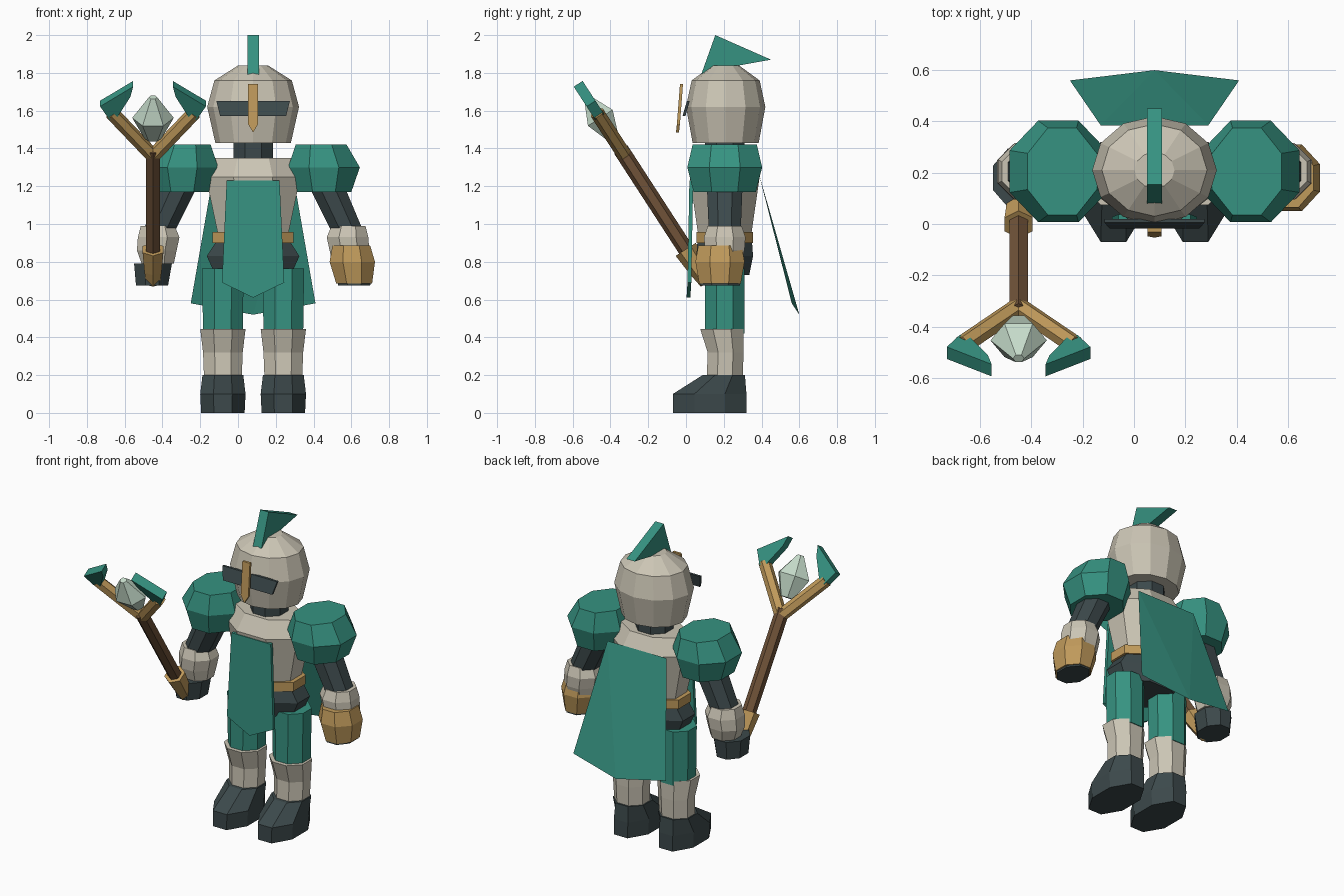
import bpy, bmesh, math
from mathutils import Matrix, Vector

if "Cube" in bpy.data.objects:
    bpy.data.objects.remove(bpy.data.objects["Cube"])

CX, CY = 0.08, 0.205          # body axis


def mat(name, col):
    m = bpy.data.materials.new(name)
    m.diffuse_color = (*col, 1)
    m.use_nodes = True
    m.node_tree.nodes["Principled BSDF"].inputs["Base Color"].default_value = m.diffuse_color
    return m


TEAL = mat("teal", (0.037, 0.29, 0.22))
CREAM = mat("pale_metal", (0.60, 0.56, 0.46))
DARK = mat("dark_slate", (0.045, 0.066, 0.07))
GOLD = mat("gold", (0.53, 0.325, 0.105))
BROWN = mat("brown_wood", (0.16, 0.085, 0.04))
CRYSTAL = mat("pale_green_crystal", (0.56, 0.71, 0.59))


def finish(name, bm, material, matrix=None):
    bmesh.ops.recalc_face_normals(bm, faces=bm.faces)
    if matrix:
        bm.transform(matrix)
    me = bpy.data.meshes.new(name)
    bm.to_mesh(me)
    bm.free()
    me.materials.append(material)
    ob = bpy.data.objects.new(name, me)
    bpy.context.collection.objects.link(ob)
    return ob


def loft(name, material, rings, n=8, flat=True, matrix=None):
    """Stack of elliptical n-gons (cx, cy, z, rx, ry); flat puts sides on the axes."""
    bm = bmesh.new()
    k = 1 / math.cos(math.pi / n) if flat else 1
    ph = math.pi / n if flat else 0
    loops = []
    for cx, cy, z, rx, ry in rings:
        loops.append([bm.verts.new((cx + k * rx * math.cos(ph + 2 * math.pi * i / n),
                                    cy + k * ry * math.sin(ph + 2 * math.pi * i / n), z))
                      for i in range(n)])
    for a, b in zip(loops, loops[1:]):
        for i in range(n):
            j = (i + 1) % n
            bm.faces.new((a[i], a[j], b[j], b[i]))
    bm.faces.new(loops[0][::-1])
    bm.faces.new(loops[-1])
    return finish(name, bm, material, matrix)


def slab(name, material, pts, offset, matrix=None):
    """Polygon of 3D points extruded by an offset vector."""
    bm = bmesh.new()
    f = bm.faces.new([bm.verts.new(p) for p in pts])
    ext = bmesh.ops.extrude_face_region(bm, geom=[f])
    vs = [v for v in ext["geom"] if isinstance(v, bmesh.types.BMVert)]
    bmesh.ops.translate(bm, vec=Vector(offset), verts=vs)
    # the extrusion may keep or drop the first face; cap it if open
    edges = [e for e in bm.edges if e.is_boundary]
    if edges:
        bmesh.ops.holes_fill(bm, edges=edges)
    return finish(name, bm, material, matrix)


# Helmet
loft("helmet", CREAM, [(CX, 0.21, 1.43, 0.20, 0.175), (CX, 0.21, 1.62, 0.243, 0.21),
                       (CX, 0.21, 1.76, 0.205, 0.18), (CX, 0.21, 1.84, 0.078, 0.07)],
     n=12, flat=False)
slab("visor", DARK, [(CX - 0.195, 0.005, 1.652), (CX + 0.195, 0.005, 1.652),
                     (CX + 0.175, -0.018, 1.572), (CX - 0.175, -0.018, 1.572)], (0, 0.015, 0))
slab("nose_guard", GOLD, [(CX - 0.027, -0.032, 1.74), (CX + 0.027, -0.032, 1.74),
                          (CX + 0.027, -0.048, 1.53), (CX, -0.053, 1.485),
                          (CX - 0.027, -0.048, 1.53)], (0, 0.016, 0))
slab("plume", TEAL, [(CX - 0.03, 0.08, 1.79), (CX - 0.03, 0.155, 2.0),
                     (CX - 0.03, 0.45, 1.87), (CX - 0.03, 0.2, 1.825)], (0.06, 0, 0))

# Neck, torso, belt, hips
loft("neck", DARK, [(CX, CY, 1.33, 0.105, 0.105), (CX, CY, 1.45, 0.105, 0.105)])
loft("torso", CREAM, [(CX, CY, 0.94, 0.185, 0.14), (CX, CY, 1.25, 0.25, 0.185),
                      (CX, CY, 1.35, 0.20, 0.13)])
loft("belt", GOLD, [(CX, CY, 0.90, 0.215, 0.15), (CX, CY, 0.957, 0.215, 0.15)])
loft("hips", DARK, [(CX, CY, 0.73, 0.20, 0.13), (CX, CY, 0.83, 0.245, 0.15),
                    (CX, CY, 0.90, 0.20, 0.145)])

# Front tabard and back cape
slab("tabard", TEAL, [(CX - 0.14, 0.018, 1.23), (CX + 0.14, 0.018, 1.23),
                      (CX + 0.165, 0.008, 0.69), (CX, 0.003, 0.61),
                      (CX - 0.165, 0.008, 0.69)], (0, 0.02, 0))
bm = bmesh.new()
tl, tr, br, tip, bl = [bm.verts.new(p) for p in (
    (CX - 0.21, 0.385, 1.27), (CX + 0.21, 0.385, 1.27), (CX + 0.33, 0.56, 0.58),
    (CX, 0.60, 0.52), (CX - 0.33, 0.56, 0.58))]
for f in ((tl, tip, tr), (tl, bl, tip), (tr, tip, br)):
    bm.faces.new(f)
finish("cape", bm, TEAL)

# Limbs, mirrored about the body axis
for s, side in ((-1, "left"), (1, "right")):
    def X(d):
        return CX + s * d
    loft("pauldron_" + side, TEAL, [(X(0.375), CY, 1.17, 0.145, 0.165),
                                    (X(0.375), CY, 1.30, 0.19, 0.198),
                                    (X(0.36), CY, 1.42, 0.135, 0.17)])
    loft("upper_arm_" + side, DARK, [(X(0.38), CY, 1.22, 0.095, 0.095),
                                     (X(0.495), CY, 0.97, 0.085, 0.085)])
    loft("forearm_" + side, CREAM, [(X(0.505), CY, 0.79, 0.085, 0.085),
                                    (X(0.51), CY, 0.86, 0.105, 0.105),
                                    (X(0.50), CY, 0.93, 0.11, 0.11),
                                    (X(0.505), CY, 0.99, 0.09, 0.09)])
    loft("hand_" + side, DARK, [(X(0.535), 0.18, 0.675, 0.085, 0.105),
                                (X(0.53), 0.18, 0.79, 0.10, 0.115)])
    loft("thigh_" + side, TEAL, [(X(0.16), CY, 0.42, 0.105, 0.105),
                                 (X(0.16), CY, 0.765, 0.11, 0.105)])
    loft("shin_" + side, CREAM, [(X(0.16), 0.205, 0.19, 0.10, 0.095),
                                 (X(0.16), 0.21, 0.32, 0.105, 0.095),
                                 (X(0.16), 0.19, 0.445, 0.12, 0.115)])
    loft("boot_" + side, DARK, [(X(0.16), 0.125, 0.0, 0.115, 0.195),
                                (X(0.16), 0.125, 0.10, 0.12, 0.195),
                                (X(0.16), 0.20, 0.20, 0.108, 0.112)])

# Gold gauntlet on one hand
loft("gauntlet", GOLD, [(0.615, 0.18, 0.685, 0.095, 0.11), (0.605, 0.18, 0.80, 0.12, 0.13),
                        (0.60, 0.18, 0.885, 0.10, 0.115)])

# Staff, built upright and tilted forward
M = Matrix.Translation((-0.45, 0.08, 0.74)) @ Matrix.Rotation(math.radians(33), 4, 'X')
loft("staff_shaft", BROWN, [(0, 0, -0.04, 0.036, 0.036), (0, 0, 0.78, 0.036, 0.036)],
     n=6, matrix=M)
loft("staff_ferrule", GOLD, [(0, 0, -0.06, 0.035, 0.035), (0, 0, 0.02, 0.045, 0.045),
                             (0, 0, 0.15, 0.055, 0.055)], n=6, matrix=M)
for s, side in ((-1, "left"), (1, "right")):
    # Prong leaning out from the top of the shaft
    P = M @ Matrix.Translation((0, 0, 0.74)) @ Matrix.Rotation(s * math.atan2(0.225, 0.28), 4, 'Y')
    loft("prong_" + side, GOLD, [(0, 0, 0, 0.033, 0.033), (0, 0, 0.35, 0.033, 0.033)],
         n=6, matrix=P)
    slab("staff_blade_" + side, TEAL,
         [(s * u, -0.028, v) for u, v in ((0.28, 1.07), (0.105, 1.195), (0.12, 1.13),
                                          (0.19, 1.0), (0.23, 0.985))],
         (0, 0.056, 0), matrix=M)
loft("crystal", CRYSTAL, [(0, 0, 0.85, 0.045, 0.035), (0, 0, 0.98, 0.11, 0.09),
                          (0, 0, 1.11, 0.022, 0.02)], n=6, flat=False, matrix=M)
